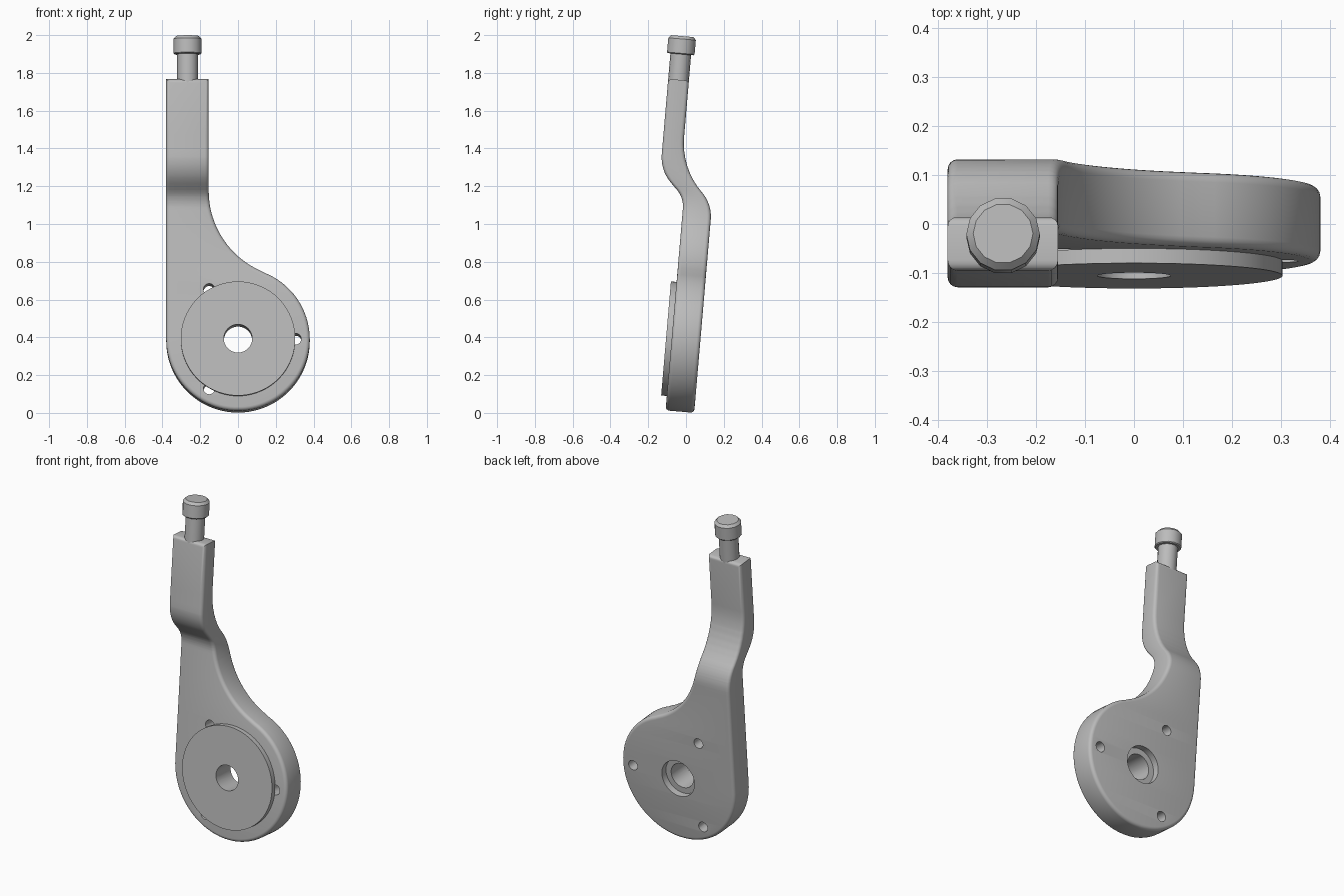
import bpy, bmesh, math
from mathutils import Vector, Matrix

if "Cube" in bpy.data.objects:
    bpy.data.objects.remove(bpy.data.objects["Cube"], do_unlink=True)

# Main dimensions, measured in the lever's own untilted frame
R = 0.38                # hub radius
HALF = 0.076            # half thickness of the hub plate
STEM_X = -0.155         # right edge of the stem
TOP = 1.37              # top of the stem
STEM_FRONT, STEM_BACK = -0.212, -0.102
ARC_X, ARC_Z, ARC_R = 0.308, 0.787, 0.463   # concave neck
BEVEL = 0.02
PIN_X, PIN_Y = -0.267, -0.157
PLACE = Matrix.Translation((0, 0, 0.385)) @ Matrix.Rotation(math.radians(-4.9), 4, 'X')

grey = bpy.data.materials.new("plain_grey")
grey.use_nodes = True
grey.diffuse_color = (0.5, 0.5, 0.5, 1)
grey.node_tree.nodes["Principled BSDF"].inputs["Base Color"].default_value = (0.5, 0.5, 0.5, 1)


def make_object(name, bm):
    bmesh.ops.recalc_face_normals(bm, faces=bm.faces)
    mesh = bpy.data.meshes.new(name)
    bm.to_mesh(mesh)
    bm.free()
    mesh.materials.append(grey)
    ob = bpy.data.objects.new(name, mesh)
    bpy.context.collection.objects.link(ob)
    return ob


def lathe(name, profile, centre, axis='Z', sides=48):
    """Closed solid turned from (radius, height) points."""
    bm = bmesh.new()
    rings = [[bm.verts.new((r * math.cos(math.tau * i / sides),
                            r * math.sin(math.tau * i / sides), h))
              for i in range(sides)] for r, h in profile]
    for a, b in zip(rings, rings[1:]):
        for i in range(sides):
            j = (i + 1) % sides
            bm.faces.new((a[i], a[j], b[j], b[i]))
    bm.faces.new(rings[0])
    bm.faces.new(rings[-1])
    if axis == 'Y':     # heights run towards the back
        bm.transform(Matrix.Rotation(math.radians(-90), 4, 'X'))
    bm.transform(Matrix.Translation(centre))
    return make_object(name, bm)


def cut(target, cutters):
    bpy.context.view_layer.objects.active = target
    for c in cutters:
        c.hide_render = True
        mod = target.modifiers.new("hole", 'BOOLEAN')
        mod.operation, mod.solver, mod.object = 'DIFFERENCE', 'EXACT', c
        bpy.ops.object.modifier_apply(modifier=mod.name)
    for c in cutters:
        bpy.data.objects.remove(c, do_unlink=True)


def fillet(corner, before, after, t, steps=8):
    """Rounded corner with tangent length t."""
    c = Vector(corner)
    p = c + (Vector(before) - c).normalized() * t
    q = c + (Vector(after) - c).normalized() * t
    n = (p - c).normalized() + (q - c).normalized()
    centre = c + n * (2 * t * t / (n.dot(p - c) * 2))
    a = p - centre
    turn = a.angle_signed(q - centre)
    return [centre + Matrix.Rotation(-turn * i / steps, 2) @ a for i in range(steps + 1)]


def cranked(low_y, high_y, shift, t_low, t_high):
    """Side profile line with a 45 degree offset, as (y, z) points."""
    lo, hi = (low_y, shift - low_y), (high_y, shift - high_y)
    return ([Vector((low_y, -1))] + fillet(lo, (low_y, -1), hi, t_low)
            + fillet(hi, lo, (high_y, 2), t_high) + [Vector((high_y, 2))])


def depth(line, z):
    for p, q in zip(line, line[1:]):
        if p.y <= z <= q.y:
            return p.x + (q.x - p.x) * (z - p.y) / max(q.y - p.y, 1e-9)
    return line[-1].x


def right_edge(z):
    if z <= tangent_z:
        return math.sqrt(max(R * R - z * z, 0))
    if z < ARC_Z:
        return ARC_X - math.sqrt(ARC_R ** 2 - (z - ARC_Z) ** 2)
    return STEM_X


front = cranked(-HALF, STEM_FRONT, 0.673, 0.055, 0.085)
back = cranked(HALF, STEM_BACK, 0.804, 0.08, 0.165)
tangent_z = R * ARC_Z / math.hypot(ARC_X, ARC_Z)

# Heights of the rows: hub circle, neck arc, crank bends and top
top_angle = math.asin(tangent_z / R)
levels = [R * math.sin(math.radians(a)) for a in range(-87, 1, 3)]
levels += [R * math.sin(top_angle * i / 16) for i in range(1, 17)]
start = math.asin((ARC_Z - tangent_z) / ARC_R)
levels += [ARC_Z - ARC_R * math.sin(start * i / 20) for i in range(20)]
levels += [p.y for p in front[1:-1] + back[1:-1]] + [TOP]
rows = []
for z in sorted(levels):
    if not rows or z - rows[-1] > 0.0005:
        rows.append(z)

# Outline runs up the right edge and down the left one
count = len(rows)
outline = [Vector((right_edge(z), z)) for z in rows]
outline += [Vector((-math.sqrt(R * R - z * z) if z < 0 else -R, z)) for z in reversed(rows)]


def inset(points, d):
    result = []
    for i, p in enumerate(points):
        a = (p - points[i - 1]).normalized()
        b = (points[(i + 1) % len(points)] - p).normalized()
        na, nb = Vector((-a.y, a.x)), Vector((-b.y, b.x))
        result.append(p + (na + nb) * (d / (1 + na.dot(nb))))
    return result


# Lever body: rounded outline loops from front to back, then row-filled faces
bm = bmesh.new()
loops = []
quarter = [math.radians(90 * i / 4) for i in range(5)]
for line, sign, angles in ((front, 1, quarter), (back, -1, quarter[::-1])):
    for a in angles:
        pts = inset(outline, BEVEL * (1 - math.sin(a)))
        loops.append([bm.verts.new((p.x, depth(line, p.y) + sign * BEVEL * (1 - math.cos(a)), p.y))
                      for p in pts])
for a, b in zip(loops, loops[1:]):
    for i in range(len(a)):
        bm.faces.new((a[i - 1], a[i], b[i], b[i - 1]))
for loop in (loops[0], loops[-1]):
    for i in range(count - 1):
        bm.faces.new((loop[i], loop[i + 1], loop[-2 - i], loop[-1 - i]))
lever = make_object("lever_body", bm)

# Counterbored centre hole and three screw holes
cutters = [lathe("centre_cutter", [(0.075, -0.3), (0.075, 0.3)], (0, 0, 0), 'Y'),
           lathe("bore_cutter", [(0.11, HALF - 0.04), (0.11, 0.3)], (0, 0, 0), 'Y')]
for k in range(3):
    a = math.tau * k / 3
    cutters.append(lathe("screw_cutter", [(0.03, -0.3), (0.03, 0.3)],
                         (0.305 * math.cos(a), 0, 0.305 * math.sin(a)), 'Y', 24))
cut(lever, cutters)

# Raised front disc
disc = lathe("front_disc", [(0.303, -0.106), (0.303, -HALF)], (0, 0, 0), 'Y', 72)
cut(disc, [lathe("disc_cutter", [(0.075, -0.3), (0.075, 0.3)], (0, 0, 0), 'Y')])

# Pin and its cap
pin = lathe("pin_shaft", [(0.055, TOP - 0.03), (0.055, 1.52)], (PIN_X, PIN_Y, 0), sides=16)
cap = lathe("pin_cap", [(0.07, 1.506), (0.075, 1.511), (0.075, 1.587), (0.061, 1.602)],
            (PIN_X, PIN_Y, 0), sides=14)

# Tilt everything into place and shade
for ob in (lever, disc, pin, cap):
    ob.matrix_world = PLACE
    bpy.ops.object.select_all(action='DESELECT')
    ob.select_set(True)
    bpy.context.view_layer.objects.active = ob
    bpy.ops.object.shade_smooth_by_angle(angle=math.radians(30))
